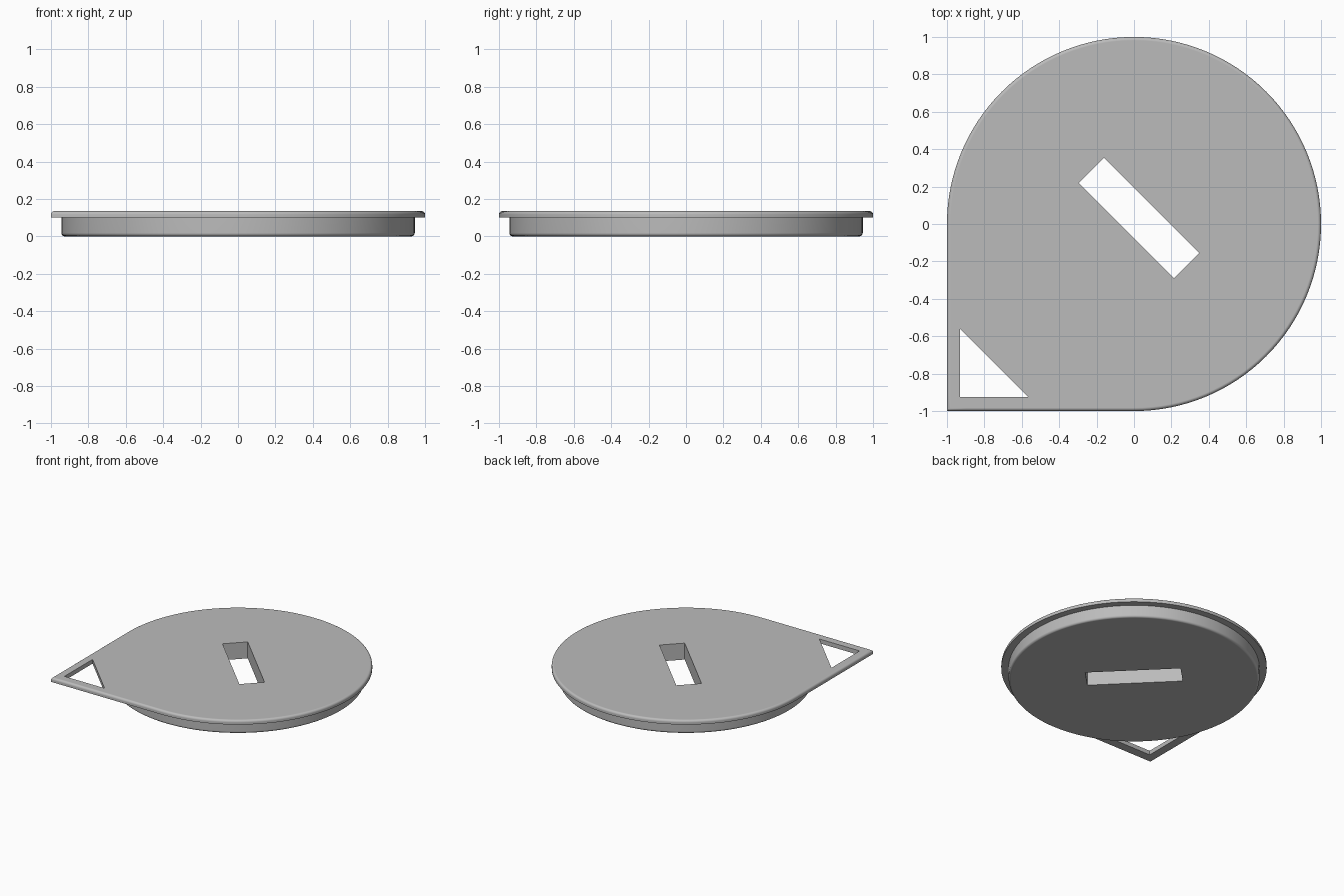
import bpy, bmesh
from math import sin, cos, pi, radians

old = bpy.data.objects.get("Cube")
if old:
    bpy.data.objects.remove(old, do_unlink=True)

SEGMENTS = 128
BODY_R, BODY_TOP, PLATE_TOP = 0.945, 0.1, 0.135
ROUND = 0.018

grey = bpy.data.materials.new("plain grey")
grey.use_nodes = True
grey.diffuse_color = (0.5, 0.5, 0.5, 1)
grey.node_tree.nodes["Principled BSDF"].inputs["Base Color"].default_value = (0.5, 0.5, 0.5, 1)


def add_object(name, bm):
    bmesh.ops.recalc_face_normals(bm, faces=bm.faces)
    mesh = bpy.data.meshes.new(name)
    bm.to_mesh(mesh)
    bm.free()
    mesh.materials.append(grey)
    obj = bpy.data.objects.new(name, mesh)
    bpy.context.collection.objects.link(obj)
    return obj


def loft(name, rings):
    """Join closed rings of points with quads and cap both ends."""
    bm = bmesh.new()
    loops = [[bm.verts.new(p) for p in ring] for ring in rings]
    for low, high in zip(loops, loops[1:]):
        for i in range(len(low)):
            j = (i + 1) % len(low)
            bm.faces.new((low[i], low[j], high[j], high[i]))
    bm.faces.new(loops[0][::-1])
    bm.faces.new(loops[-1])
    return add_object(name, bm)


def outline(radius, z, pointed):
    """Circle, or teardrop with a square corner in the -x -y quadrant."""
    points = []
    for i in range(SEGMENTS):
        a = 2 * pi * i / SEGMENTS
        x, y = cos(a), sin(a)
        corner = pointed and pi < a < 1.5 * pi
        r = radius / max(abs(x), abs(y)) if corner else radius
        points.append((r * x, r * y, z))
    return points


def prism(name, corners):
    return loft(name, [[(x, y, z) for x, y in corners] for z in (-0.1, 0.3)])


# Lid: round plug below, teardrop plate above, with rounded outer edges
fillet = [(ROUND * (1 - cos(t)), ROUND * (1 - sin(t)))
          for t in (radians(a) for a in (0, 22.5, 45, 67.5, 90))]
rings = [outline(BODY_R - d, h, False) for d, h in reversed(fillet)]
rings += [outline(BODY_R, BODY_TOP, False), outline(1, BODY_TOP, True)]
rings += [outline(1 - d, PLATE_TOP - h, True) for d, h in fillet]
lid = loft("lid", rings)

# Diagonal slot and corner triangle cut right through
cutters = [
    prism("slot_cutter", [(-0.16, 0.355), (-0.295, 0.22), (0.215, -0.29), (0.35, -0.155)]),
    prism("corner_hole_cutter", [(-0.93, -0.56), (-0.93, -0.925), (-0.565, -0.925)]),
]
bpy.ops.object.select_all(action="DESELECT")
bpy.context.view_layer.objects.active = lid
lid.select_set(True)
for cutter in cutters:
    cutter.hide_render = True
    mod = lid.modifiers.new("cut", "BOOLEAN")
    mod.operation = "DIFFERENCE"
    mod.solver = "EXACT"
    mod.object = cutter
    bpy.ops.object.modifier_apply(modifier=mod.name)
    bpy.data.objects.remove(cutter, do_unlink=True)

# Smooth rounded edges, flat caps
bpy.ops.object.shade_smooth_by_angle(angle=radians(30))
lid.modifiers.new("flat_caps", "WEIGHTED_NORMAL").keep_sharp = True
